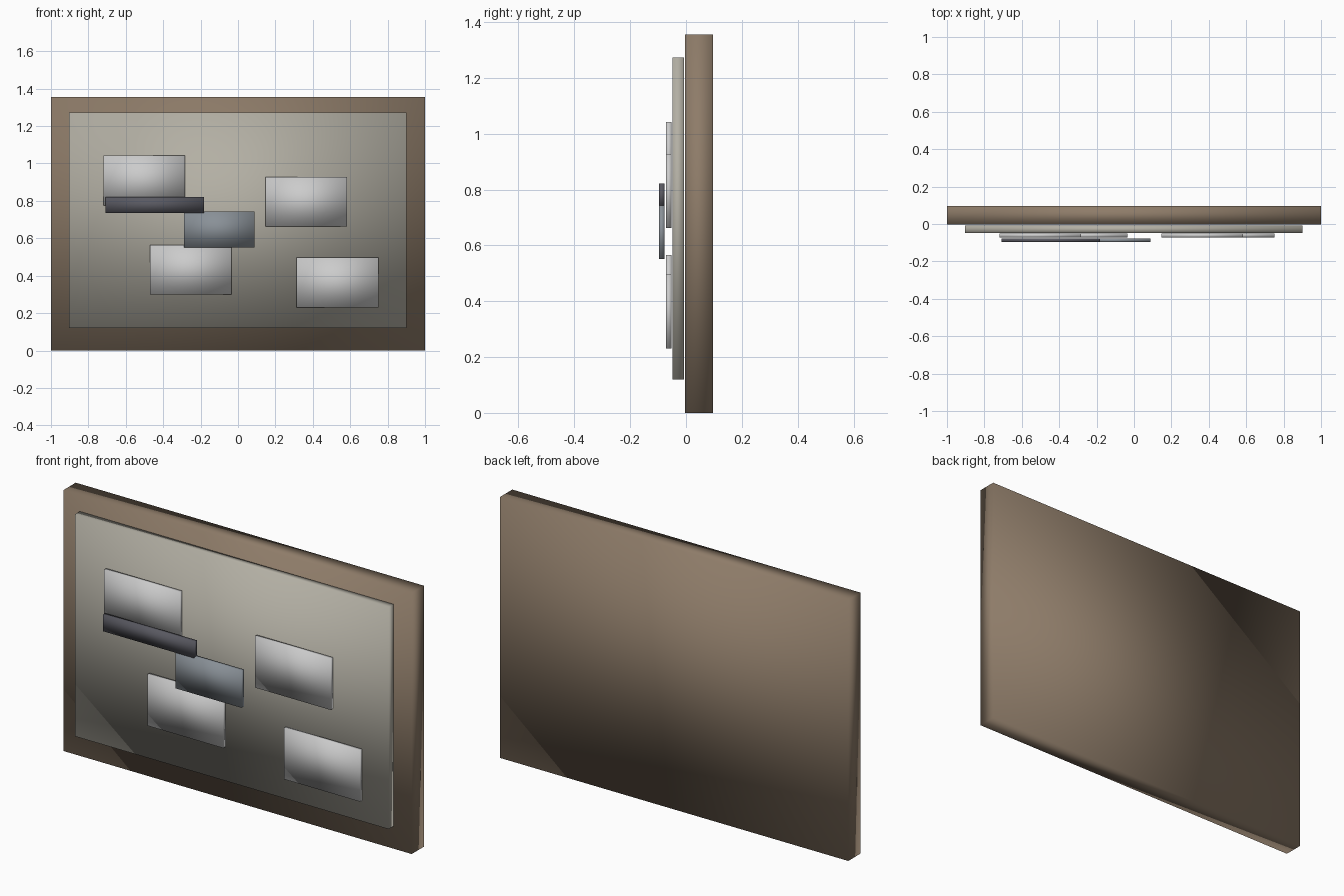
import bpy

if "Cube" in bpy.data.objects:
    bpy.data.objects.remove(bpy.data.objects["Cube"])


def material(name, rgb):
    m = bpy.data.materials.new(name)
    m.diffuse_color = (*rgb, 1)
    m.use_nodes = True
    m.node_tree.nodes["Principled BSDF"].inputs["Base Color"].default_value = m.diffuse_color
    return m


def box(name, x, y, z, mat):
    """Box spanning the given (min, max) ranges, with soft shared normals."""
    spans = (x, y, z)
    bpy.ops.mesh.primitive_cube_add(size=1, location=[(a + b) / 2 for a, b in spans])
    ob = bpy.context.object
    ob.name = name
    ob.scale = [b - a for a, b in spans]
    bpy.ops.object.transform_apply(location=False, rotation=False, scale=True)
    bpy.ops.object.shade_smooth()
    ob.data.materials.append(mat)
    return ob


wood = material("wood", (0.27, 0.20, 0.14))
panel = material("panel", (0.45, 0.43, 0.37))
paper = material("paper", (0.55, 0.55, 0.53))
dark = material("dark", (0.10, 0.10, 0.12))
slate = material("slate", (0.25, 0.28, 0.31))

# Backing board and the raised panel in front of it
box("backing_board", (-1, 1), (-0.003, 0.097), (0, 1.355), wood)
box("front_panel", (-0.903, 0.9), (-0.049, -0.008), (0.12, 1.272), panel)

# Four equal cards on the panel
for i, (x, z) in enumerate([(-0.502, 0.909), (0.364, 0.795), (-0.253, 0.432), (0.532, 0.364)]):
    box(f"card_{i + 1}", (x - 0.218, x + 0.218), (-0.071, -0.052), (z - 0.133, z + 0.133), paper)

# Dark strip and small plate in the foremost layer
box("dark_strip", (-0.708, -0.181), (-0.097, -0.077), (0.736, 0.822), dark)
box("small_plate", (-0.29, 0.088), (-0.097, -0.077), (0.551, 0.743), slate)
